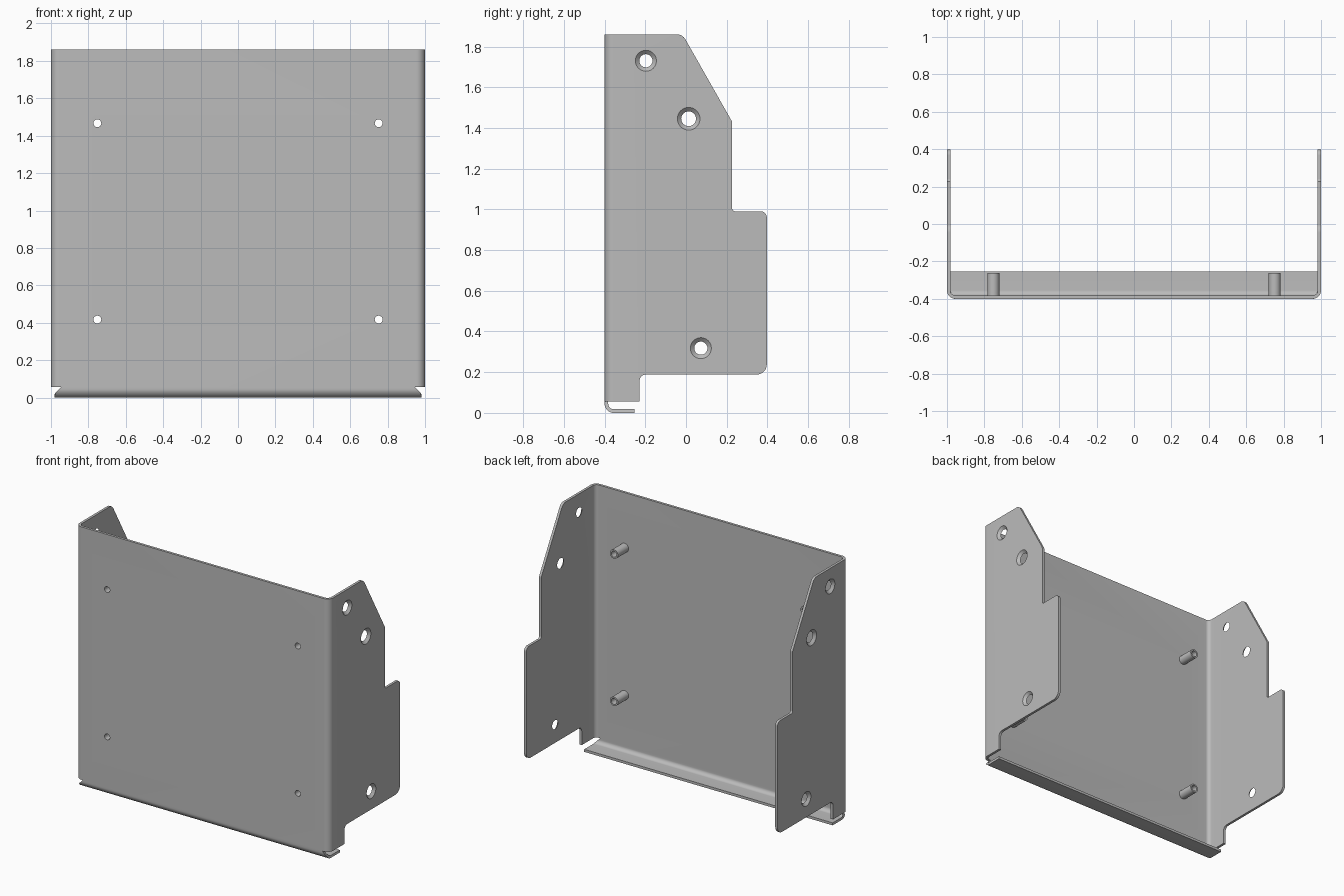
import bpy, bmesh
from math import pi, tan, sin
from mathutils import Vector, Matrix

cube = bpy.data.objects.get("Cube")
if cube:
    bpy.data.objects.remove(cube, do_unlink=True)

T = 0.018            # sheet thickness
BEND = 0.045         # outside bend radius
FOOT = 0.057         # lower edge of the main sheet

steel = bpy.data.materials.new("plain grey steel")
steel.use_nodes = True
steel.diffuse_color = (0.5, 0.5, 0.5, 1)
steel.node_tree.nodes["Principled BSDF"].inputs["Base Color"].default_value = (0.5, 0.5, 0.5, 1)


def fillet(corners, steps=8):
    """Round each (u, v, radius) corner of a closed outline."""
    out = []
    for i, (u, v, r) in enumerate(corners):
        p = Vector((u, v))
        if r == 0:
            out.append(p)
            continue
        a = (Vector(corners[i - 1][:2]) - p).normalized()
        b = (Vector(corners[(i + 1) % len(corners)][:2]) - p).normalized()
        half = a.angle(b) / 2
        centre = p + (a + b).normalized() * r / sin(half)
        start = p + a * r / tan(half) - centre
        end = p + b * r / tan(half) - centre
        for k in range(steps + 1):
            out.append(centre + start.lerp(end, k / steps).normalized() * r)
    return out


def make_object(name, bm):
    bmesh.ops.recalc_face_normals(bm, faces=bm.faces)
    mesh = bpy.data.meshes.new(name)
    bm.to_mesh(mesh)
    bm.free()
    mesh.materials.append(steel)
    obj = bpy.data.objects.new(name, mesh)
    bpy.context.collection.objects.link(obj)
    return obj


def prism(name, outline, place, lo, hi):
    """Extrude an outline from lo to hi; place maps (u, v, w) to xyz."""
    bm = bmesh.new()
    rings = [[bm.verts.new(place(p.x, p.y, w)) for p in outline] for w in (lo, hi)]
    bm.faces.new(rings[0])
    bm.faces.new(rings[1])
    n = len(outline)
    for i in range(n):
        j = (i + 1) % n
        bm.faces.new((rings[0][i], rings[0][j], rings[1][j], rings[1][i]))
    return make_object(name, bm)


def add_cone(bm, start, end, r1, r2):
    """Round bar between two points with a radius at each end."""
    start, end = Vector(start), Vector(end)
    axis = end - start
    turn = Vector((0, 0, 1)).rotation_difference(axis).to_matrix().to_4x4()
    bmesh.ops.create_cone(bm, cap_ends=True, segments=32, radius1=r1, radius2=r2,
                          depth=axis.length,
                          matrix=Matrix.Translation((start + end) / 2) @ turn)


def combine(obj, other, operation):
    """Apply a boolean and discard the helper."""
    mod = obj.modifiers.new(operation, "BOOLEAN")
    mod.operation, mod.object, mod.solver = operation, other, "EXACT"
    other.hide_render = True
    deps = bpy.context.evaluated_depsgraph_get()
    mesh = bpy.data.meshes.new_from_object(obj.evaluated_get(deps))
    obj.modifiers.clear()
    obj.data = mesh
    bpy.data.objects.remove(other, do_unlink=True)


# Folded channel: front panel and two side flanges
IN = 1 - T
channel = fillet([(-1, 0.5, 0), (-1, -0.4, BEND), (1, -0.4, BEND), (1, 0.5, 0),
                  (IN, 0.5, 0), (IN, T - 0.4, BEND - T),
                  (-IN, T - 0.4, BEND - T), (-IN, 0.5, 0)])
bracket = prism("folded_bracket", channel, lambda u, v, w: (u, v, w), -0.1, 2)

# Flange outline trims the channel
flange = fillet([(-0.5, FOOT, 0), (-0.228, FOOT, 0), (-0.228, 0.188, 0.03),
                 (0.397, 0.188, 0.05), (0.397, 0.99, 0.03), (0.227, 0.99, 0.015),
                 (0.227, 1.43, 0.03), (-0.017, 1.86, 0.05), (-0.5, 1.86, 0)])
trim = prism("flange_trim", flange, lambda u, v, w: (w, u, v), -1.1, 1.1)
combine(bracket, trim, "INTERSECT")

# Standoffs on the inside of the front panel, with through holes
posts, holes = bmesh.new(), bmesh.new()
for x in (-0.752, 0.752):
    for z in (0.417, 1.467):
        add_cone(posts, (x, -0.39, z), (x, -0.262, z), 0.032, 0.032)
        add_cone(holes, (x, -0.45, z), (x, -0.2, z), 0.021, 0.021)

# Countersunk holes in both flanges, wide side outward
for side in (-1, 1):
    for y, z, r in ((-0.197, 1.73, 0.032), (0.013, 1.445, 0.036), (0.073, 0.318, 0.032)):
        add_cone(holes, (side * (IN - 0.005), y, z), (side * 1.005, y, z),
                 r - 0.005, r + T + 0.007)
combine(bracket, make_object("standoffs", posts), "UNION")
combine(bracket, make_object("hole_cutter", holes), "DIFFERENCE")

# Bottom lip curled inward, tapered at the relief notches
hook = fillet([(-0.4, FOOT, 0), (-0.4, 0, BEND), (-0.253, 0, 0), (-0.253, T, 0),
               (T - 0.4, T, BEND - T), (T - 0.4, FOOT, 0)])
lip = prism("bottom_lip", hook, lambda u, v, w: (w, u, v), -0.98, 0.98)
for vert in lip.data.vertices:
    rise = max(0, (vert.co.z - 0.02) / (FOOT - 0.02))
    vert.co.x *= 1 - 0.035 * rise

# Smooth bends, sharp sheet edges
bpy.ops.object.select_all(action="DESELECT")
for obj in (bracket, lip):
    obj.select_set(True)
bpy.context.view_layer.objects.active = bracket
bpy.ops.object.shade_smooth_by_angle(angle=pi / 6)
